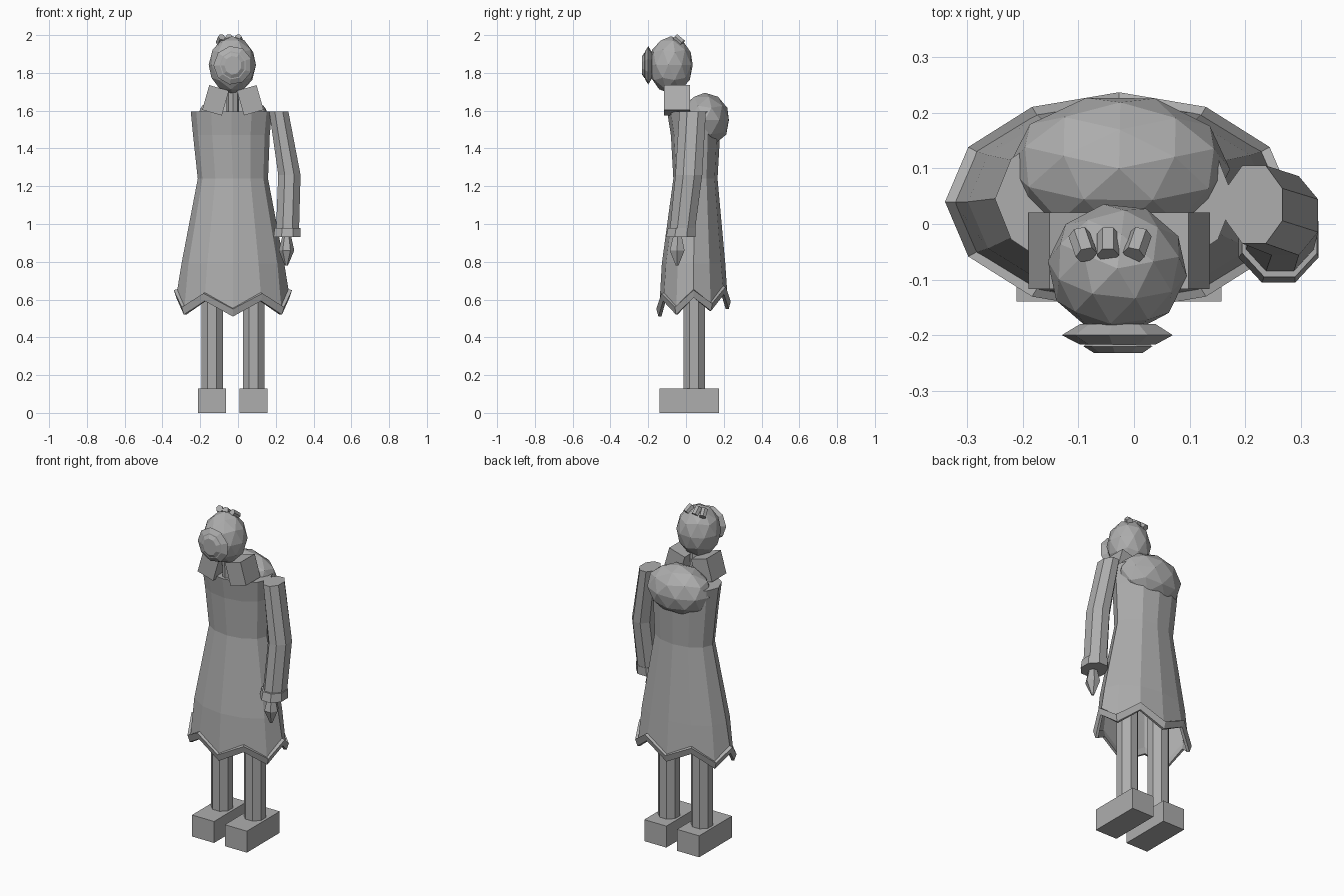
import bpy, bmesh
from math import cos, sin, tau, radians
from mathutils import Matrix, Vector

if "Cube" in bpy.data.objects:
    bpy.data.objects.remove(bpy.data.objects["Cube"])

grey = bpy.data.materials.new("plain grey")
grey.use_nodes = True
COLOUR = (0.42, 0.42, 0.42, 1)
grey.diffuse_color = COLOUR
grey.node_tree.nodes["Principled BSDF"].inputs["Base Color"].default_value = COLOUR

MID = -0.027  # the body's own centre line


def finish(name, bm):
    bmesh.ops.recalc_face_normals(bm, faces=bm.faces)
    mesh = bpy.data.meshes.new(name)
    bm.to_mesh(mesh)
    bm.free()
    mesh.materials.append(grey)
    obj = bpy.data.objects.new(name, mesh)
    bpy.context.scene.collection.objects.link(obj)
    return obj


def ring(bm, centre, rx, ry, sides, turn=0.0, lift=None):
    """One elliptical cross-section; lift changes the height per corner."""
    verts = []
    for i in range(sides):
        a = tau * (i + turn) / sides
        z = lift(i) if lift else 0
        verts.append(bm.verts.new(Vector(centre) + Vector((rx * cos(a), ry * sin(a), z))))
    return verts


def bridge(bm, rings, closed=False):
    pairs = list(zip(rings, rings[1:]))
    if closed:
        pairs.append((rings[-1], rings[0]))
    for low, high in pairs:
        n = len(low)
        for i in range(n):
            j = (i + 1) % n
            bm.faces.new((low[i], low[j], high[j], high[i]))


def loft(name, sections, sides, turn=0.0):
    """Capped tube through sections of (x, y, z, rx, ry)."""
    bm = bmesh.new()
    rings = [ring(bm, s[:3], s[3], s[4], sides, turn) for s in sections]
    bridge(bm, rings)
    bm.faces.new(rings[0])
    bm.faces.new(rings[-1])
    return finish(name, bm)


def box(name, centre, size, tilt=0.0):
    bm = bmesh.new()
    m = Matrix.Translation(centre) @ Matrix.Rotation(radians(tilt), 4, 'Y') @ Matrix.Diagonal((*size, 1))
    bmesh.ops.create_cube(bm, size=1, matrix=m)
    return finish(name, bm)


def ball(name, centre, radii, spin=0.0):
    bm = bmesh.new()
    m = Matrix.Translation(centre) @ Matrix.Diagonal((*radii, 1)) @ Matrix.Rotation(spin, 4, 'Z')
    bmesh.ops.create_icosphere(bm, subdivisions=2, radius=1, matrix=m)
    return finish(name, bm)


# Dress, open below, with a zigzag lower edge
def zigzag(i):
    low = i % 2
    return (-0.04 if low else 0.04) + 0.02 * sin(tau * i / 12)


bm = bmesh.new()
rings = [
    ring(bm, (MID, 0.04, 0.59), 0.298, 0.183, 12, lift=zigzag),
    ring(bm, (MID, 0.04, 0.79), 0.272, 0.168, 12),
    ring(bm, (MID, 0.05, 1.24), 0.186, 0.117, 12),
    ring(bm, (-0.035, 0.05, 1.47), 0.203, 0.13, 12),
    ring(bm, (-0.035, 0.045, 1.595), 0.215, 0.145, 12),
]
bridge(bm, rings)
bm.faces.new(rings[-1])
finish("dress", bm)

# Thick trim following the zigzag
bm = bmesh.new()
profile = [(0.285, 0.17, 0.57), (0.30, 0.186, 0.57), (0.313, 0.197, 0.61), (0.293, 0.178, 0.615)]
bridge(bm, [ring(bm, (MID, 0.04, z), rx, ry, 12, lift=zigzag) for rx, ry, z in profile], closed=True)
finish("hem_trim", bm)

# Legs and block shoes
for side, x in (("right", -0.137), ("left", 0.083)):
    loft(side + "_leg", [(x, 0.043, 0.12, 0.062, 0.062), (x, 0.043, 0.75, 0.062, 0.062)], 8, 0.5)
    box(side + "_shoe", (x, 0.018, 0.065), (0.148, 0.315, 0.13))

# Single bent sleeve with a cuff, and the hand below it
loft("left_sleeve", [
    (0.262, -0.02, 0.96, 0.066, 0.072),
    (0.272, 0.015, 1.26, 0.064, 0.077),
    (0.216, 0.035, 1.595, 0.055, 0.076),
], 8, 0.5)
loft("left_cuff", [
    (0.260, -0.028, 0.93, 0.078, 0.084),
    (0.262, -0.022, 0.98, 0.073, 0.079),
], 8, 0.5)
loft("left_hand", [
    (0.256, -0.047, 0.78, 0.008, 0.008),
    (0.257, -0.047, 0.86, 0.041, 0.045),
    (0.258, -0.045, 0.94, 0.022, 0.025),
], 6)

# Neck, tilted collar blocks and the hump on the back
loft("neck", [(MID, -0.05, 1.57, 0.033, 0.033), (MID, -0.06, 1.74, 0.033, 0.033)], 8)
for side, s in (("right", -1), ("left", 1)):
    box(side + "_collar", (MID + s * 0.092, -0.048, 1.655), (0.108, 0.137, 0.136), -s * 16)
ball("back_hump", (MID, 0.1, 1.55), (0.2, 0.133, 0.145), 0.3)

# Head
ball("head", (-0.03, -0.08, 1.842), (0.126, 0.118, 0.152), 0.2)


# Round face plate and muzzle, built as lens shapes facing forward
def disc(name, sections, sides):
    obj = loft(name, [(0, 0, d, rx, rz) for d, rx, rz in sections], sides, 0.5)
    obj.data.transform(Matrix.Translation((MID, 0, 1.84)) @ Matrix.Rotation(radians(90), 4, 'X'))
    return obj


disc("face_plate", [(0.18, 0.07, 0.07), (0.2, 0.103, 0.103), (0.217, 0.07, 0.075)], 9)
disc("muzzle", [(0.21, 0.05, 0.055), (0.22, 0.064, 0.07), (0.232, 0.045, 0.05)], 9)

# Three small curls on the crown
for i, x in enumerate((-0.092, -0.047, 0.006)):
    curl = loft(f"curl_{i + 1}", [(0, 0, -0.025, 0.02, 0.02), (0, 0, 0.025, 0.02, 0.02)], 6)
    curl.data.transform(Matrix.Translation((x, -0.037, 1.974))
                        @ Matrix.Rotation(radians(50), 4, 'X')
                        @ Matrix.Rotation(radians(15 - 15 * i), 4, 'Y'))
